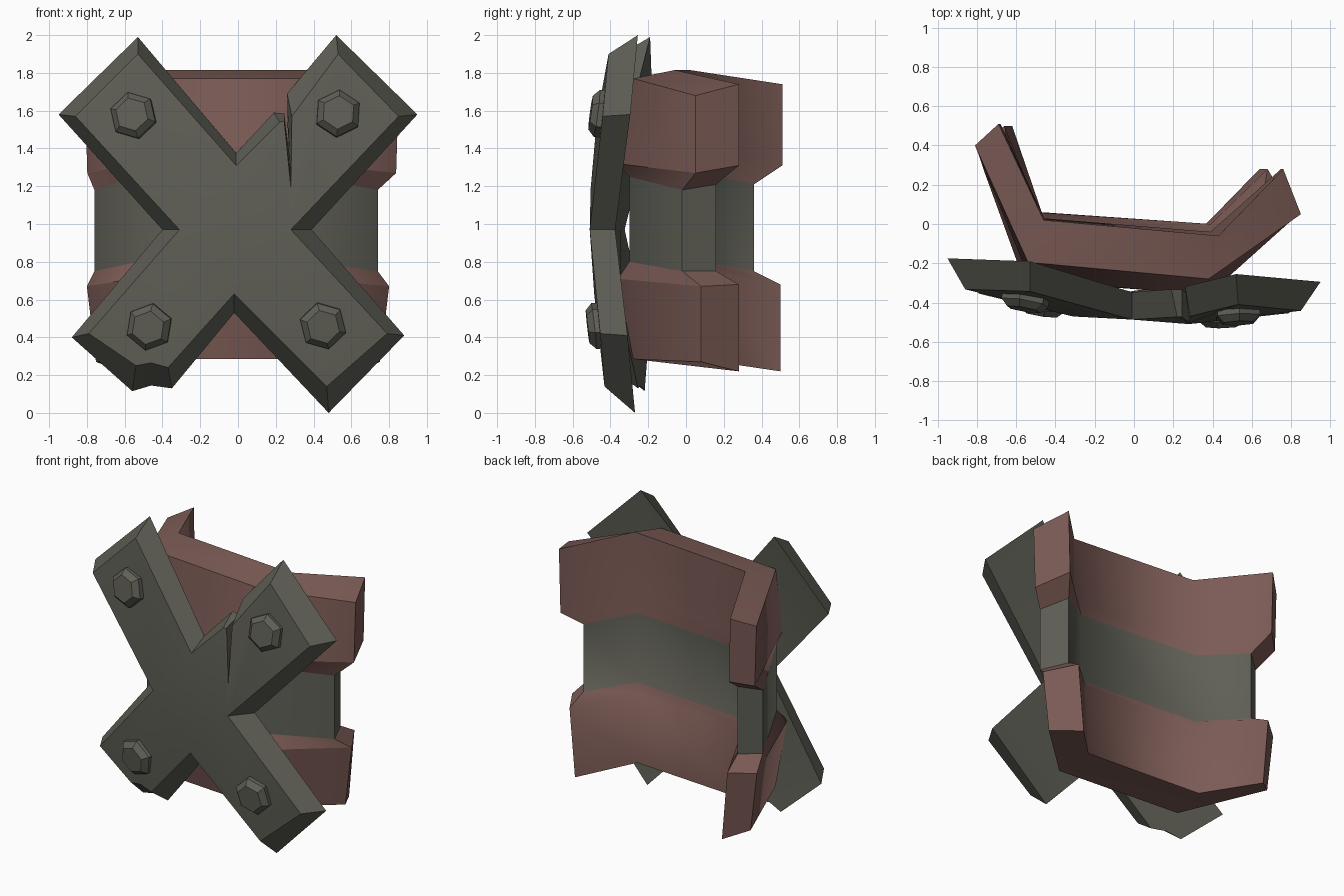
import bpy, bmesh, math
from mathutils import Vector

if "Cube" in bpy.data.objects:
    bpy.data.objects.remove(bpy.data.objects["Cube"])


def material(name, rgb):
    m = bpy.data.materials.new(name)
    m.diffuse_color = (*rgb, 1)
    m.use_nodes = True
    m.node_tree.nodes["Principled BSDF"].inputs["Base Color"].default_value = m.diffuse_color
    return m


RED = material("dull_red", (0.20, 0.105, 0.092))
GREY = material("olive_grey", (0.115, 0.115, 0.093))


def finish(name, bm, mats, smooth=None):
    bmesh.ops.recalc_face_normals(bm, faces=bm.faces)
    me = bpy.data.meshes.new(name)
    bm.to_mesh(me)
    bm.free()
    for m in mats:
        me.materials.append(m)
    ob = bpy.data.objects.new(name, me)
    bpy.context.collection.objects.link(ob)
    if smooth:
        bpy.ops.object.select_all(action='DESELECT')
        ob.select_set(True)
        bpy.context.view_layer.objects.active = ob
        bpy.ops.object.shade_smooth_by_angle(angle=math.radians(smooth))
    return ob


# Bent band: plan outlines run along the outside left to right, then back along the inside
UPPER = [(-.81, .40), (-.54, -.195), (.38, -.28), (.85, .05),
         (.76, .28), (.43, -.06), (-.46, .02), (-.69, .51)]
WAIST = [(-.76, .26), (-.53, -.22), (.38, -.30), (.74, -.02),
         (.66, .16), (.39, -.04), (-.47, .03), (-.64, .36)]
LOWER = [(-.80, .38), (-.56, -.29), (.39, -.36), (.80, .08),
         (.68, .28), (.39, .00), (-.50, .06), (-.66, .50)]

# outline, shift of the outer corners in y, inward scale in x,
# heights of outer corner, outer end, inner end, inner corner
LEVELS = [(UPPER, 0, 1, (1.77, 1.68, 1.74, 1.815)),
          (UPPER, -.085, .985, (1.32, 1.27, 1.31, 1.38)),
          (WAIST, 0, 1, (1.25, 1.18, 1.21, 1.28)),
          (WAIST, 0, 1, (.80, .75, .75, .81)),
          (LOWER, 0, 1, (.71, .67, .68, .76)),
          (LOWER, .08, .94, (.285, .27, .22, .285))]

bm = bmesh.new()
rings = []
for outline, shift, sx, (co, eo, ei, ci) in LEVELS:
    zs = (eo, co, co, eo, ei, ci, ci, ei)
    rings.append([bm.verts.new((x * sx, y + (shift if i in (1, 2) else 0), z))
                  for i, ((x, y), z) in enumerate(zip(outline, zs))])
for k, (a, b) in enumerate(zip(rings, rings[1:])):
    for i in range(8):
        j = (i + 1) % 8
        f = bm.faces.new((a[i], a[j], b[j], b[i]))
        f.material_index = 1 if k == 2 else 0
for r in (rings[0], rings[-1]):
    for i in range(3):
        bm.faces.new((r[i], r[i + 1], r[6 - i], r[7 - i]))
# smooth around the bends, sharp at rims, band ends and outer ledges
for f in bm.faces:
    f.smooth = True
for k, r in enumerate(rings):
    for i in range(8):
        if k in (0, 5) or i not in (4, 5, 6):
            bm.edges.get((r[i], r[(i + 1) % 8])).smooth = False
        if k < 5 and i in (0, 3, 4, 7):
            bm.edges.get((r[i], rings[k + 1][i])).smooth = False
finish("bent_band", bm, [RED, GREY])


# Cross plate: gently curved, with bevelled sides
def bulge(x, z):
    return .10 * x * x + .11 * (z - .97) ** 2 - .063 * x


FRONT, BACK = -.50, -.366
CROTCH = [((-.01, 1.31), (-.01, 1.375)), ((.28, .97), (.39, .97)),
          ((-.02, .63), (-.02, .53)), ((-.31, .97), (-.40, .97))]
# tips of each arm, clockwise, as (front point, back point)
ARMS = [
    # upper right arm, with the split in its edge
    [((.22, 1.54), (.19, 1.59)), ((.245, 1.545), (.245, 1.585)),
     ((.28, 1.19), (.265, 1.42)), ((.285, 1.57), (.26, 1.69)),
     ((.53, 1.90), (.52, 2.00)), ((.85, 1.57), (.95, 1.58))],
    [((.79, .42), (.88, .41)), ((.47, .14), (.48, .00))],
    # lower left arm, with the chipped end
    [((-.37, .24), (-.35, .13)), ((-.46, .265), (-.46, .145)),
     ((-.54, .25), (-.56, .115)), ((-.79, .42), (-.88, .40))],
    [((-.86, 1.57), (-.95, 1.58)), ((-.53, 1.90), (-.53, 1.99))],
]
bm = bmesh.new()


def pair(p):
    (fx, fz), (bx, bz) = p
    return (bm.verts.new((fx, FRONT + bulge(fx, fz), fz)),
            bm.verts.new((bx, BACK + bulge(bx, bz), bz)))


crotch = [pair(p) for p in CROTCH]
for i, arm in enumerate(ARMS):
    loop = [crotch[i]] + [pair(p) for p in arm] + [crotch[(i + 1) % 4]]
    for side in (0, 1):
        bm.faces.new([v[side] for v in loop])
    for a, b in zip(loop, loop[1:]):
        bm.faces.new((a[0], b[0], b[1], a[1]))
for side in (0, 1):
    bm.faces.new([c[side] for c in crotch])
finish("cross_plate", bm, [GREY], 25)

# Hexagonal bolts
for name, x, z, turn in (("upper_left", -.555, 1.575, 104), ("upper_right", .53, 1.585, 86),
                         ("lower_left", -.47, .455, 80), ("lower_right", .45, .46, 104)):
    bm = bmesh.new()
    n = Vector((.2 * x - .063, -1, .22 * (z - .97))).normalized()
    u = n.cross(Vector((0, 0, 1))).normalized()
    w = u.cross(n)
    c = Vector((x, FRONT + bulge(x, z), z))
    rows = []
    for radius, height in ((.126, -.03), (.126, .008), (.09, .042)):
        rows.append([bm.verts.new(c + n * height - radius * (u * math.cos(t) - w * math.sin(t)))
                     for t in (math.radians(turn + 60 * i) for i in range(6))])
    for a, b in zip(rows, rows[1:]):
        for i in range(6):
            j = (i + 1) % 6
            bm.faces.new((a[i], a[j], b[j], b[i]))
    bm.faces.new(rows[0])
    bm.faces.new(rows[-1])
    finish(name + "_bolt", bm, [GREY])
